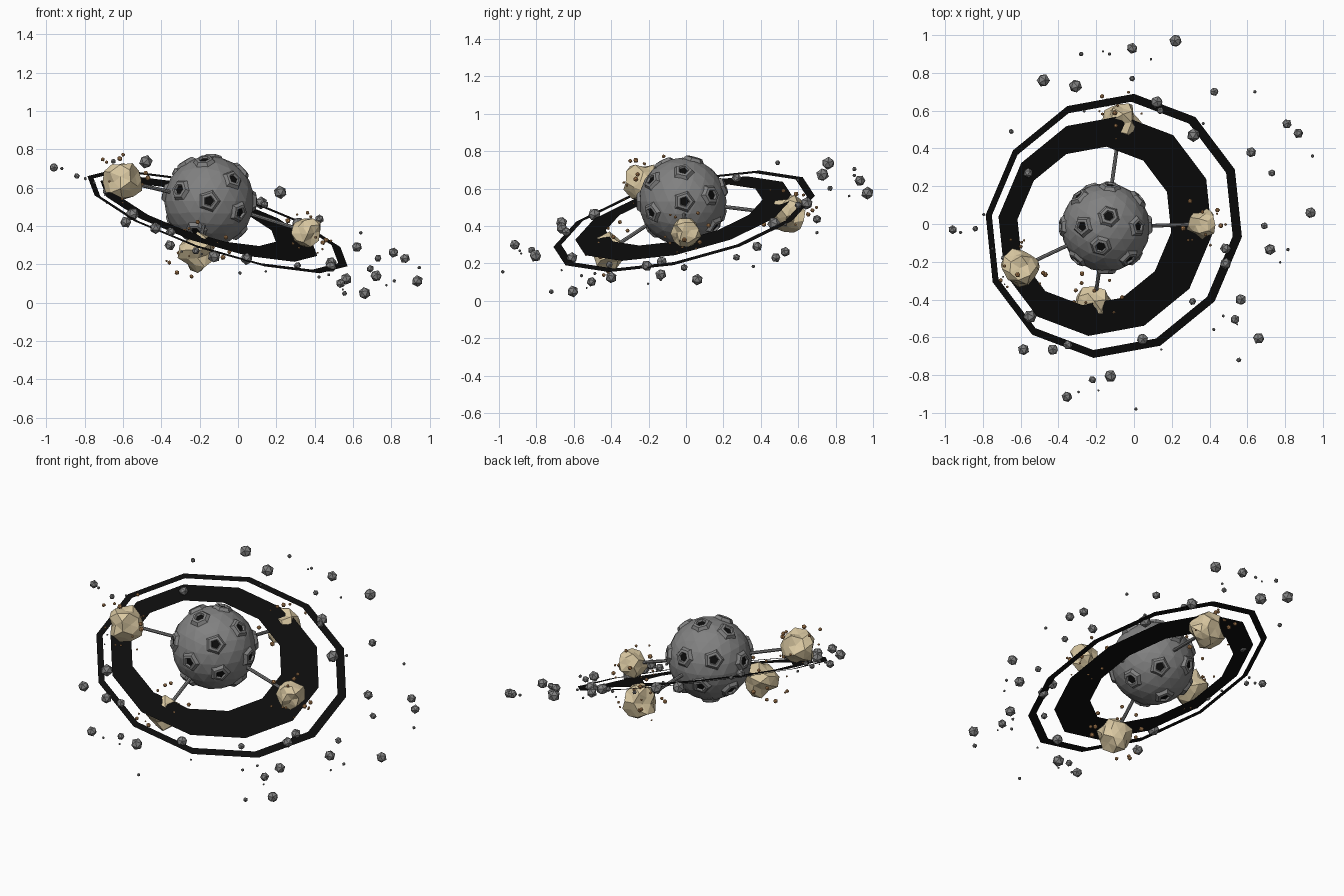
import bpy, bmesh, math, random
from mathutils import Vector, Matrix, Euler

if "Cube" in bpy.data.objects:
    bpy.data.objects.remove(bpy.data.objects["Cube"])

random.seed(4)


def material(name, rgb):
    m = bpy.data.materials.new(name)
    m.diffuse_color = (*rgb, 1)
    m.use_nodes = True
    m.node_tree.nodes["Principled BSDF"].inputs["Base Color"].default_value = m.diffuse_color
    return m


BLACK = material("black", (0.004, 0.004, 0.004))
TAN = material("tan", (0.70, 0.58, 0.36))
ORANGE = material("orange", (0.55, 0.28, 0.11))
GREY = material("grey", (0.22, 0.22, 0.22))


def finish(name, bm, *mats):
    me = bpy.data.meshes.new(name)
    bm.to_mesh(me)
    bm.free()
    for m in mats:
        me.materials.append(m)
    ob = bpy.data.objects.new(name, me)
    bpy.context.collection.objects.link(ob)
    return ob


def rand_rot():
    return Euler([random.uniform(0, 6.28) for _ in range(3)]).to_matrix().to_4x4()


def rock(bm, pos, r, sub=1):
    return bmesh.ops.create_icosphere(bm, subdivisions=sub, radius=r,
                                      matrix=Matrix.Translation(pos) @ rand_rot())["verts"]


def plane_z(x, y):
    # tilted plane shared by rings and asteroids
    return 0.425 - 0.325 * (x + 0.107) + 0.245 * (y + 0.01)


# planet body
PLANET = Vector((-0.15, -0.018, 0.53))
R = 0.235
bm = bmesh.new()
bmesh.ops.create_icosphere(bm, subdivisions=3, radius=R, matrix=Matrix.Translation(PLANET))
finish("planet", bm, GREY)

# crater directions: the visible ones, then evenly filled over the rest
dirs = [Vector(d).normalized() for d in (
    (0, -1, 0), (-.65, -.72, .25), (.53, -.70, .48), (-.29, -.69, -.66), (.67, -.70, -.25),
    (.07, .25, .96), (-.52, .02, .85), (-.11, -.43, .9), (.72, .02, .69), (.1, .93, .35),
    (1, .04, 0), (.75, .65, .15))]
for i in range(400):
    z = 1 - (2 * i + 1) / 400
    a = i * 2.39996
    s = math.sqrt(1 - z * z)
    d = Vector((s * math.cos(a), s * math.sin(a), z))
    if all(d.angle(e) > math.radians(41) for e in dirs):
        dirs.append(d)

# crater rims with dark floors
bm = bmesh.new()
for k, d in enumerate(dirs):
    n = 5 + k % 2
    m = Matrix.Translation(PLANET) @ d.to_track_quat('Z', 'Y').to_matrix().to_4x4()
    loops = []
    for r, h in ((.062, .222), (.046, .244), (.030, .247), (.024, .2365)):
        loops.append([bm.verts.new(m @ Vector((r * math.cos(j * 2 * math.pi / n),
                                               r * math.sin(j * 2 * math.pi / n), h)))
                      for j in range(n)])
    for lo, hi in zip(loops, loops[1:]):
        for j in range(n):
            bm.faces.new((lo[j], lo[(j + 1) % n], hi[(j + 1) % n], hi[j]))
    bm.faces.new(loops[-1]).material_index = 1
finish("craters", bm, GREY, BLACK)

# flat twelve-sided rings; the inner band has an off-centre hole
U = Vector((0.107, 0.698, -.325 * .107 + .245 * .698)).normalized()
V = Vector((.325, -.245, 1)).normalized().cross(U)


def ring(name, outer, inner):
    bm = bmesh.new()
    loops = []
    for cx, r in (outer, inner):
        c = Vector((cx, -0.01, plane_z(cx, -0.01)))
        loops.append([bm.verts.new(c + r * (U * math.cos(j * math.pi / 6) + V * math.sin(j * math.pi / 6)))
                      for j in range(12)])
    o, i = loops
    for j in range(12):
        k = (j + 1) % 12
        bm.faces.new((o[j], o[k], i[k], i[j]))
    finish(name, bm, BLACK)


ring("outer_ring", (-0.107, 0.72), (-0.115, 0.677))
ring("inner_ring", (-0.152, 0.60), (-0.21, 0.432))

# jagged moons, connecting rods and orbiting debris
moons = {"left": ((-.60, -.23, .635), .095), "right": ((.36, .0, .37), .075),
         "front": ((-.21, -.42, .265), .092), "back": ((-.07, .55, .46), .092)}
for name, (pos, r) in moons.items():
    pos = Vector(pos)
    bm = bmesh.new()
    for v in rock(bm, pos, r, 2):
        v.co = pos + (v.co - pos) * random.uniform(0.8, 1.22)
    finish(name + "_moon", bm, TAN)

    axis = pos - PLANET
    bm = bmesh.new()
    bmesh.ops.create_cone(bm, cap_ends=True, segments=8, radius1=.01, radius2=.01, depth=axis.length,
                          matrix=Matrix.Translation((pos + PLANET) / 2)
                          @ axis.to_track_quat('Z', 'Y').to_matrix().to_4x4())
    finish(name + "_rod", bm, GREY)

    bm = bmesh.new()
    for _ in range(15):
        d = Vector([random.gauss(0, 1) for _ in range(3)]).normalized()
        rock(bm, pos + d * r * random.uniform(1.25, 1.9), random.uniform(.005, .015))
    finish(name + "_debris", bm, ORANGE)

# asteroid belt: (x, y, radius) of the large rocks
belt = [(.22, .97, .035), (-.01, .93, .03), (-.48, .76, .036), (-.31, .73, .036), (.425, .70, .024),
        (.12, .645, .034), (.315, .47, .036), (.81, .53, .027), (.87, .48, .027), (.62, .38, .028),
        (.73, .27, .02), (.935, .06, .031), (.69, -.01, .02), (.72, -.135, .031), (.485, -.13, .03),
        (.485, -.21, .031), (.565, -.40, .031), (.535, -.505, .026), (.66, -.605, .032), (.045, -.61, .032),
        (-.125, -.805, .034), (-.22, -.825, .021), (-.355, -.915, .029), (-.35, -.64, .026),
        (-.43, -.665, .031), (-.585, -.665, .031), (-.55, -.49, .036), (-.96, -.03, .024),
        (-.84, -.025, .016), (-.56, .27, .027), (-.65, .49, .014), (.31, -.41, .02),
        (-.01, .77, .016), (.14, .60, .02), (.01, -.98, .01), (.555, -.72, .014), (.945, .36, .01),
        (.64, .70, .01), (-.28, .90, .013), (-.13, .90, .01), (-.69, -.18, .016)]
bm = bmesh.new()
for x, y, r in belt:
    rock(bm, (x, y, max(r, plane_z(x, y) + random.uniform(0, .02))), r)
# small scattered belt pebbles
for _ in range(18):
    a, q = random.uniform(0, 6.28), random.uniform(.62, .95)
    x, y = -.05 + q * math.cos(a), q * math.sin(a)
    rock(bm, (x, y, max(.01, plane_z(x, y) + random.uniform(-.02, .03))), random.uniform(.004, .01))
finish("asteroid_belt", bm, GREY)
